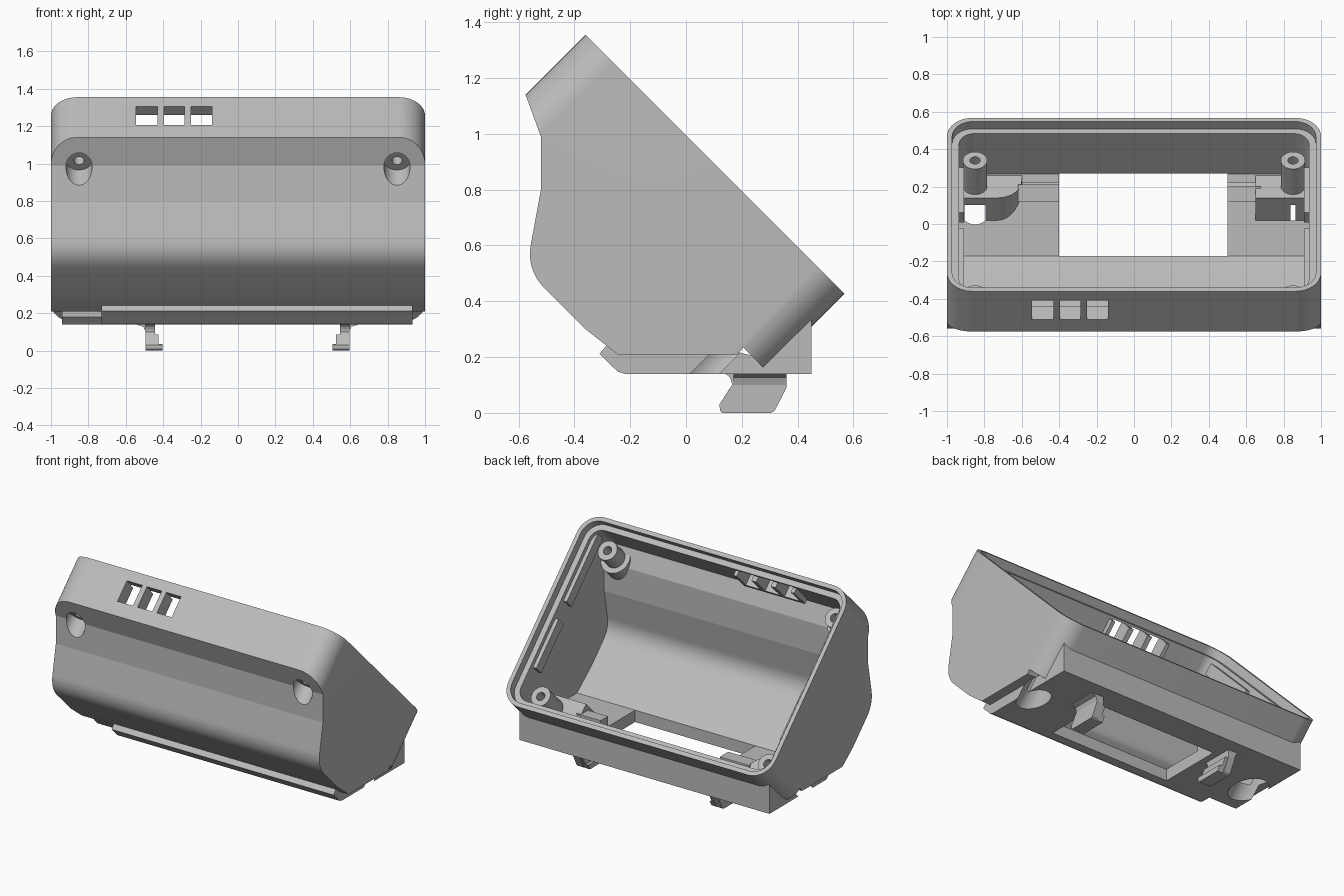
import bpy, bmesh, math
from mathutils import Vector

if "Cube" in bpy.data.objects:
    bpy.data.objects.remove(bpy.data.objects["Cube"])

GREY = bpy.data.materials.new("grey_plastic")
GREY.diffuse_color = (0.5, 0.5, 0.5, 1)
GREY.use_nodes = True
GREY.node_tree.nodes["Principled BSDF"].inputs["Base Color"].default_value = GREY.diffuse_color

# Tilted frame: u runs down the sloping open face, v points out of it
ORIGIN = Vector((0, -0.36, 1.355))
S = math.sqrt(0.5)
U, V = Vector((0, S, -S)), Vector((0, S, S))
LENGTH = 1.312


def tilt(x, u, v):
    return Vector((x, 0, 0)) + ORIGIN + U * u + V * v


def solid(name, ring_a, ring_b):
    """Closed solid between two matching rings of points."""
    bm = bmesh.new()
    a = [bm.verts.new(p) for p in ring_a]
    b = [bm.verts.new(p) for p in ring_b]
    bm.faces.new(a)
    bm.faces.new(b[::-1])
    for i in range(len(a)):
        j = (i + 1) % len(a)
        bm.faces.new((a[j], a[i], b[i], b[j]))
    bmesh.ops.recalc_face_normals(bm, faces=bm.faces)
    me = bpy.data.meshes.new(name)
    bm.to_mesh(me)
    bm.free()
    me.materials.append(GREY)
    ob = bpy.data.objects.new(name, me)
    bpy.context.collection.objects.link(ob)
    return ob


def prism(name, pts, x0, x1):
    """Side profile (y, z) extruded along x."""
    return solid(name, [(x0, y, z) for y, z in pts], [(x1, y, z) for y, z in pts])


def box(name, x0, x1, y0, y1, z0, z1):
    return prism(name, [(y0, z0), (y1, z0), (y1, z1), (y0, z1)], x0, x1)


def slab(name, x0, x1, u0, u1, v0, v1, r=0.0):
    """Box in the tilted frame with corners rounded around v."""
    if r:
        ring = []
        for k, (cx, cu) in enumerate(((x1 - r, u1 - r), (x0 + r, u1 - r),
                                      (x0 + r, u0 + r), (x1 - r, u0 + r))):
            for i in range(13):
                t = math.radians(90 * k + 7.5 * i)
                ring.append((cx + r * math.cos(t), cu + r * math.sin(t)))
    else:
        ring = [(x0, u0), (x1, u0), (x1, u1), (x0, u1)]
    return solid(name, [tilt(x, u, v0) for x, u in ring], [tilt(x, u, v1) for x, u in ring])


def rod(name, x, u, r, v0, v1):
    ring = [(x + r * math.cos(i * math.tau / 48), u + r * math.sin(i * math.tau / 48))
            for i in range(48)]
    return solid(name, [tilt(a, b, v0) for a, b in ring], [tilt(a, b, v1) for a, b in ring])


def combine(ob, other, op="DIFFERENCE", keep=False):
    mod = ob.modifiers.new("cut", "BOOLEAN")
    mod.operation, mod.object, mod.solver = op, other, "EXACT"
    bpy.context.view_layer.update()
    dg = bpy.context.evaluated_depsgraph_get()
    me = bpy.data.meshes.new_from_object(ob.evaluated_get(dg))
    ob.modifiers.clear()
    ob.data = me
    if not keep:
        bpy.data.objects.remove(other)


def curve(p0, p1, p2, n=12):
    return [tuple((1 - t) ** 2 * a + 2 * t * (1 - t) * b + t * t * c
                  for a, b, c in zip(p0, p1, p2)) for t in (i / n for i in range(n + 1))]


# Outer shell: side profile trimmed by the rounded tilted block
outer = [(-0.63, 1.29), (-0.52, 0.99), (-0.52, 0.80)]
outer += curve((-0.555, 0.61), (-0.575, 0.51), (-0.50, 0.44))
outer += [(-0.36, 0.30), (-0.245, 0.21), (0.185, 0.21), (0.205, 0.235),
          (0.38, 0.06), (1.0, 0.4), (-0.3, 1.75)]
shell = prism("shell", outer, -1.1, 1.1)
combine(shell, slab("trim", -1, 1, 0, LENGTH, -1.7, 0, 0.14), "INTERSECT")

# Cavity: inset version of the same shape
inner = [(-0.57, 1.29), (-0.46, 1.0), (-0.46, 0.80)]
inner += curve((-0.495, 0.61), (-0.51, 0.53), (-0.45, 0.47))
inner += [(-0.33, 0.35), (-0.17, 0.22), (0.5, 0.22), (1.0, 0.4), (-0.3, 1.75)]
cavity = prism("cavity", inner, -1.1, 1.1)
combine(cavity, slab("trim", -0.935, 0.935, 0.065, LENGTH - 0.065, -1.7, 0.1, 0.08), "INTERSECT")

# Features left standing inside the cavity
UPPER, LOWER, POST_X = 0.15, 1.16, 0.85
features = [
    slab("left_housing", -1.1, -0.6, 1.071, 1.6, -0.9, -0.364, 0.13),
    slab("right_housing", 0.65, 1.1, 1.071, 1.6, -0.9, -0.364),
    slab("front_ledge", -1.1, 1.1, -0.1, 0.17, -0.41, -0.355),
    slab("slot_frame", -0.57, -0.115, -0.1, 0.10, -0.24, -0.075),
    box("left_floor_block", -0.62, -0.4, 0.12, 0.21, 0.1, 0.29),
    box("right_floor_block", 0.5, 0.68, 0.12, 0.20, 0.1, 0.29),
]
for s in (-1, 1):
    x = s * POST_X
    features += [rod("upper_post", x, UPPER, 0.065, -0.5, -0.17),
                 rod("upper_housing", x, UPPER, 0.10, -0.6, -0.29),
                 rod("lower_post", x, LOWER, 0.065, -0.5, -0.17)]
    for u0, u1 in ((0.04, 0.56), (0.68, 1.02)):
        features.append(slab("side_rib", min(s * 0.91, s * 1.1), max(s * 0.91, s * 1.1),
                             u0, u1, -0.16, -0.085))
for f in features:
    combine(cavity, f)
combine(shell, cavity)

# Stepped lip around the open face
combine(shell, slab("lip", -0.972, 0.972, 0.028, LENGTH - 0.028, -0.055, 0.1, 0.112))

# Three slots in the front rim
for x0, x1 in ((-0.545, -0.43), (-0.395, -0.285), (-0.25, -0.14)):
    combine(shell, slab("slot", x0, x1, -0.2, 0.2, -0.212, -0.07))

# Base plate with front lip and rear wall
plate = [(-0.31, 0.212), (-0.283, 0.243), (-0.23, 0.217), (0.19, 0.217),
         (0.30, 0.19), (0.45, 0.335), (0.45, 0.14), (-0.22, 0.14), (-0.245, 0.148)]
base = prism("base_plate", plate, -0.73, 0.932)
side = [(-0.16, 0.14), (-0.20, 0.18), (-0.20, 0.217), (0.19, 0.217),
        (0.30, 0.19), (0.45, 0.335), (0.45, 0.14)]
combine(base, prism("base_end", side, -0.94, -0.70), "UNION")

# Screw access holes, and the floor opening
for s in (-1, 1):
    x = s * POST_X
    combine(shell, rod("upper_access", x, UPPER, 0.07, -0.7, -0.33))
    for u in (UPPER, LOWER):
        combine(shell, rod("screw_hole", x, u, 0.028, -0.6, 0))
    for ob, keep in ((shell, True), (base, False)):
        access = rod("lower_access", x, LOWER, 0.09 if s > 0 else 0.105, -0.9, -0.42)
        combine(ob, access)
for ob in (shell, base):
    combine(ob, box("opening", -0.4, 0.5, -0.17, 0.27, 0.05, 0.3))

# Pair of hooks under the base, mirrored about the opening centre
hook_profile = curve((0.10, 0.15), (0.165, 0.145), (0.165, 0.10), 6)
hook_profile += [(0.12, 0.03), (0.122, 0.008), (0.13, 0.0), (0.305, 0.0),
                 (0.318, 0.008), (0.36, 0.09), (0.36, 0.15)]
foot_profile = [(0.14, 0.085), (0.155, 0.085), (0.12, 0.03), (0.122, 0.008), (0.13, 0.0),
                (0.305, 0.0), (0.355, 0.085)][1:]
parts = [shell, base]
for s, side_name in ((-1, "left"), (1, "right")):
    def span(a, b):
        return sorted((0.05 + s * a, 0.05 + s * b))
    hook = prism(side_name + "_hook", hook_profile, *span(0.495, 0.545))
    combine(hook, prism("foot", foot_profile, *span(0.455, 0.52)), "UNION")
    combine(hook, box("notch", *span(0.40, 0.475), 0.0, 0.5, 0.035, 0.2))
    parts.append(hook)
    # Flared root where the hook meets the base
    x_in, x_out = 0.05 + s * 0.53, 0.05 + s * 0.59
    root = [(x_in, 0.15), (x_out, 0.15), (x_out, 0.138), (0.05 + s * 0.555, 0.127),
            (0.05 + s * 0.545, 0.10), (x_in, 0.10)]
    parts.append(solid(side_name + "_hook_root", [(x, 0.17, z) for x, z in root],
                       [(x, 0.36, z) for x, z in root]))

# Smooth the curves, keep the creases
bpy.ops.object.select_all(action="DESELECT")
for ob in parts:
    ob.select_set(True)
bpy.context.view_layer.objects.active = shell
bpy.ops.object.shade_smooth_by_angle(angle=math.radians(10))
